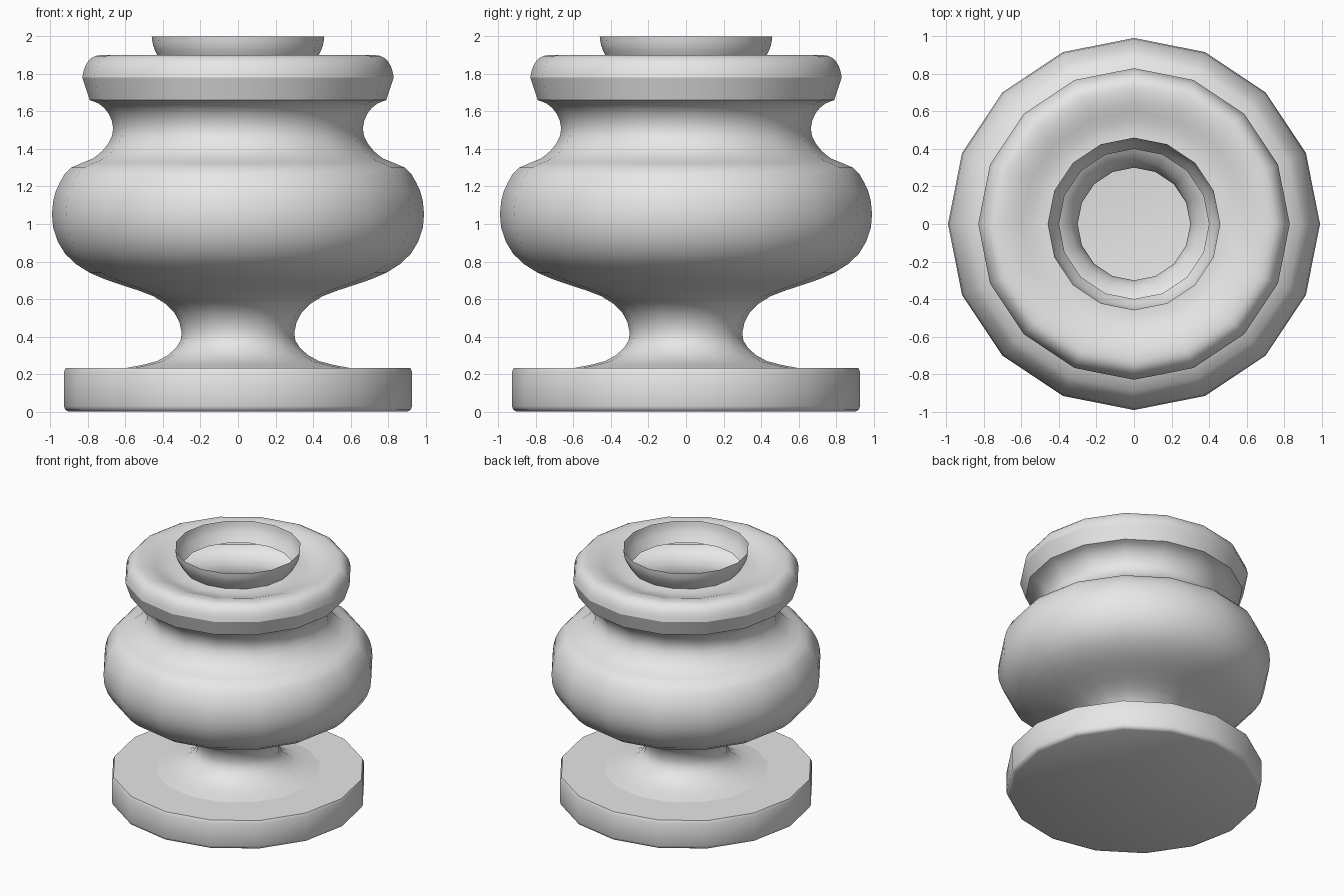
import bpy
import bmesh
import math
from mathutils import Vector

SIDES = 16

cube = bpy.data.objects.get("Cube")
if cube:
    bpy.data.objects.remove(cube, do_unlink=True)

# Plain grey used on every part
stone = bpy.data.materials.new("plain_grey")
stone.use_nodes = True
grey = (0.8, 0.8, 0.8, 1.0)
stone.diffuse_color = grey
stone.node_tree.nodes["Principled BSDF"].inputs["Base Color"].default_value = grey


def smooth_profile(points, steps):
    """Refine a radius/height profile with a Catmull-Rom curve."""
    pts = [Vector(p) for p in points]
    ends = [2 * pts[0] - pts[1]] + pts + [2 * pts[-1] - pts[-2]]
    result = []
    for a, b, c, d in zip(ends, ends[1:], ends[2:], ends[3:]):
        for i in range(steps):
            t = i / steps
            result.append(0.5 * (2 * b + (c - a) * t
                                 + (2 * a - 5 * b + 4 * c - d) * t ** 2
                                 + (3 * b - a - 3 * c + d) * t ** 3))
    return result + [pts[-1]]


def lathe(name, points, steps=1):
    """Spin a profile of radius and height pairs around the z axis."""
    bm = bmesh.new()
    verts = [bm.verts.new((p[0], 0, p[1])) for p in smooth_profile(points, steps)]
    edges = [bm.edges.new(pair) for pair in zip(verts, verts[1:])]
    bmesh.ops.spin(bm, geom=verts + edges, cent=(0, 0, 0), axis=(0, 0, 1),
                   angle=math.tau, steps=SIDES, use_merge=True)
    bmesh.ops.remove_doubles(bm, verts=bm.verts, dist=0.0005)
    # Point the faces to the outer side of the shell
    for face in bm.faces:
        face.normal_update()
    bm.faces.ensure_lookup_table()
    widest = max(bm.faces, key=lambda f: f.calc_center_median().xy.length)
    if widest.normal.dot(widest.calc_center_median() * Vector((1, 1, 0))) < 0:
        bmesh.ops.reverse_faces(bm, faces=bm.faces)
    mesh = bpy.data.meshes.new(name)
    bm.to_mesh(mesh)
    bm.free()
    obj = bpy.data.objects.new(name, mesh)
    bpy.context.collection.objects.link(obj)
    mesh.materials.append(stone)
    bpy.ops.object.select_all(action="DESELECT")
    obj.select_set(True)
    bpy.context.view_layer.objects.active = obj
    bpy.ops.object.shade_smooth_by_angle(angle=math.radians(50))
    return obj


# Round foot with softened rims
lathe("foot", [(0, 0), (.9, 0), (.92, .01), (.928, .03), (.928, .21),
               (.918, .232), (.6, .232)])

# Hollow body: narrow neck, wide belly and shoulder groove
lathe("body", [(.6, .232), (.43, .27), (.33, .34), (.3, .42), (.34, .53),
               (.45, .615), (.62, .675), (.79, .74), (.92, .84), (.985, .98),
               (.985, 1.12), (.95, 1.22), (.89, 1.3), (.77, 1.35), (.69, 1.43),
               (.665, 1.51), (.69, 1.59), (.74, 1.64), (.79, 1.66)], 2)

# Flared band under the collar
lathe("collar_band", [(.79, 1.66), (.83, 1.78)])

# Rounded collar dipping towards the mouth
lathe("collar", [(.83, 1.78), (.815, 1.84), (.78, 1.885), (.73, 1.9),
                 (.65, 1.89), (.55, 1.855), (.47, 1.845), (.4, 1.85)], 2)

# Thin open lip
lathe("lip", [(.4, 1.85), (.43, 1.9), (.452, 1.95), (.46, 2)], 2)
